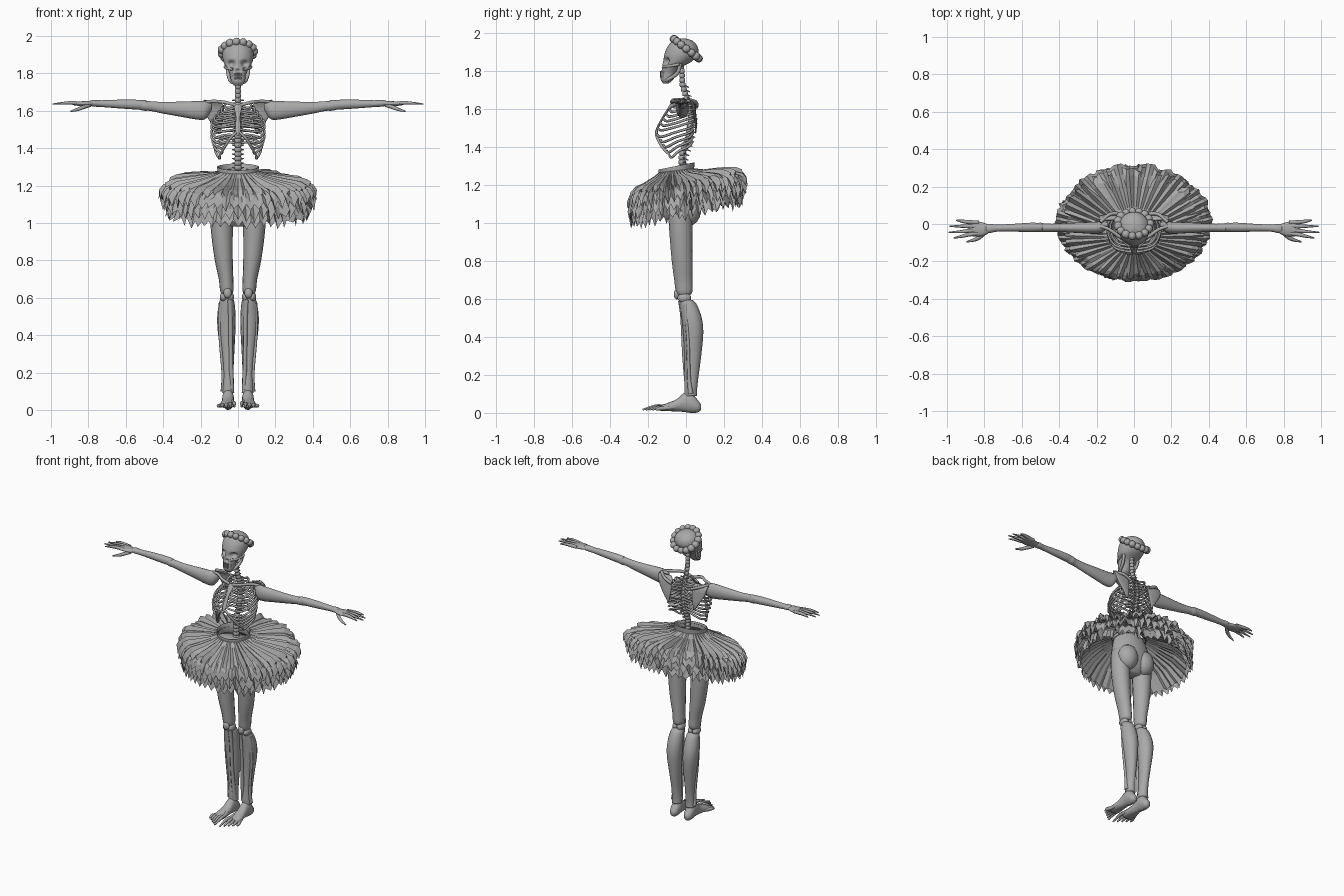
import bpy, bmesh, math, random
from mathutils import Vector

random.seed(4)
if "Cube" in bpy.data.objects:
    bpy.data.objects.remove(bpy.data.objects["Cube"])

grey = bpy.data.materials.new("plain grey")
grey.use_nodes = True
colour = (0.4, 0.4, 0.4, 1)
grey.diffuse_color = colour
grey.node_tree.nodes["Principled BSDF"].inputs["Base Color"].default_value = colour


def finish(name, bm, smooth=True, mirror=False):
    bmesh.ops.recalc_face_normals(bm, faces=bm.faces)
    mesh = bpy.data.meshes.new(name)
    bm.to_mesh(mesh)
    bm.free()
    obj = bpy.data.objects.new(name, mesh)
    bpy.context.collection.objects.link(obj)
    mesh.materials.append(grey)
    for p in mesh.polygons:
        p.use_smooth = smooth
    if mirror:
        obj.modifiers.new("Mirror", "MIRROR")
    return obj


def spline(rows, sub):
    """Smoothly resample a list of tuples."""
    out = []
    for i in range(len(rows) - 1):
        a, b, c, d = rows[max(i - 1, 0)], rows[i], rows[i + 1], rows[min(i + 2, len(rows) - 1)]
        for k in range(sub):
            t = k / sub
            out.append([0.5 * (2 * q + (r - p) * t + (2 * p - 5 * q + 4 * r - s) * t * t
                               + (3 * q - p - 3 * r + s) * t ** 3) for p, q, r, s in zip(a, b, c, d)])
    return out + [list(rows[-1])]


def loft(bm, rows, axis="z", sides=16, sub=4, caps=True):
    """Rows: position along axis, two centre values, two radii."""
    rings = []
    for pos, c1, c2, r1, r2 in spline(rows, sub):
        ring = []
        for k in range(sides):
            a = math.tau * k / sides
            u, v = c1 + r1 * math.cos(a), c2 + r2 * math.sin(a)
            co = {"x": (pos, u, v), "y": (u, pos, v), "z": (u, v, pos)}[axis]
            ring.append(bm.verts.new(co))
        rings.append(ring)
    for lo, hi in zip(rings, rings[1:]):
        for k in range(sides):
            j = (k + 1) % sides
            bm.faces.new((lo[k], lo[j], hi[j], hi[k]))
    if caps:
        bm.faces.new(rings[0])
        bm.faces.new(rings[-1])


def part(name, rows, axis="z", mirror=True, **kw):
    bm = bmesh.new()
    loft(bm, rows, axis, **kw)
    return finish(name, bm, mirror=mirror)


def rods(name, paths, radius, mirror=True):
    """Round rods along smooth paths; a point may carry its own thickness factor."""
    cu = bpy.data.curves.new(name, "CURVE")
    cu.dimensions = "3D"
    cu.bevel_depth, cu.bevel_resolution, cu.use_fill_caps = radius, 1, True
    for path in paths:
        for side in ((1, -1) if mirror else (1,)):
            pts = spline([p if len(p) == 4 else (*p, 1) for p in path], 4)
            sp = cu.splines.new("POLY")
            sp.points.add(len(pts) - 1)
            for q, p in zip(sp.points, pts):
                q.co, q.radius = (p[0] * side, p[1], p[2], 1), p[3]
            sp.use_smooth = True
    cu.materials.append(grey)
    obj = bpy.data.objects.new(name, cu)
    bpy.context.collection.objects.link(obj)
    bpy.ops.object.select_all(action="DESELECT")
    bpy.context.view_layer.objects.active = obj
    obj.select_set(True)
    bpy.ops.object.convert(target="MESH")


def balls(name, items, mirror=True):
    bm = bmesh.new()
    for centre, radii in items:
        new = bmesh.ops.create_uvsphere(bm, u_segments=14, v_segments=9, radius=1)["verts"]
        for v in new:
            v.co = Vector(c + r * q for c, r, q in zip(centre, radii, v.co))
    return finish(name, bm, mirror=mirror)


# Skull with sunken eye sockets and nose
skull = part("skull", [(1.735, 0, -.105, .022, .015), (1.755, 0, -.1, .036, .033), (1.79, 0, -.09, .042, .042),
                       (1.82, 0, -.075, .055, .052), (1.85, 0, -.045, .073, .075), (1.89, 0, -.025, .083, .088),
                       (1.93, 0, -.018, .077, .078), (1.96, 0, -.018, .05, .05), (1.972, 0, -.018, .01, .01)],
             mirror=False, sides=40, sub=5)
for v in skull.data.vertices:
    for x, z, size, depth in ((.034, 1.85, .023, .035), (-.034, 1.85, .023, .035), (0, 1.812, .015, .02)):
        d = math.hypot(v.co.x - x, v.co.z - z) / size
        if v.co.y < -.05 and d < 1:
            v.co.y += depth * (1 - d * d)
rods("cheekbone", [[(.025, -.12, 1.822), (.058, -.085, 1.826), (.07, -.035, 1.835)]], .008)
rods("jaw_bone", [[(.0, -.122, 1.75), (.035, -.095, 1.755), (.052, -.045, 1.79), (.058, -.03, 1.84)]], .01)
rods("teeth", [[(.006 + .011 * k, -.133 + .004 * k * k, z + .008), (.006 + .011 * k, -.133 + .004 * k * k, z - .008)]
               for k in range(3) for z in (1.775, 1.793)], .005)

# Lumpy wreath tilted round the back of the head
bm = bmesh.new()
tilt = math.radians(38)
for k in range(15):
    a = math.tau * k / 15
    x, y = .086 * math.cos(a), .084 * math.sin(a)
    new = bmesh.ops.create_icosphere(bm, subdivisions=2, radius=random.uniform(.021, .026))["verts"]
    for v in new:
        v.co += Vector((x, .002 + y * math.cos(tilt), 1.917 - y * math.sin(tilt)))
finish("wreath", bm)


# Spine of stacked vertebrae
def spine_y(z):
    keys = [(1.1, -.02), (1.36, -.02), (1.45, .012), (1.55, .03), (1.63, .012), (1.72, -.018), (1.87, -.025)]
    for (z0, y0), (z1, y1) in zip(keys, keys[1:]):
        if z <= z1:
            return y0 + (y1 - y0) * (z - z0) / (z1 - z0)
    return keys[-1][1]


bm = bmesh.new()
levels = [1.2 + .024 * k for k in range(27)]
for z in levels:
    r = .021 - .007 * (z - 1.2) / .65
    y = spine_y(z)
    loft(bm, [(z - .012, 0, y, r * .75, r * .75), (z - .008, 0, y, r, r), (z + .008, 0, y, r, r),
              (z + .012, 0, y, r * .75, r * .75)], sides=10, sub=1)
finish("spine", bm)
rods("spine_processes", [[(0, spine_y(z), z), (0, spine_y(z) + .034, z - .014, .5)] for z in levels[3:23]], .006, False)
rods("side_processes", [[(0, spine_y(z), z), (.03, spine_y(z) + .012, z, .6)] for z in levels[4:20]], .006)

# Rib cage
ribs = []
for i in range(11):
    back = 1.638 - .021 * i
    w = min(.138, .068 + .018 * i) - .006 * max(0, i - 7)
    if i < 6:
        end = (.012, -.07 - .016 * i, 1.62 - .024 * i)
    else:
        k = i - 6
        end = (.035 + .016 * k, -.152 + .016 * k, 1.465 - .027 * k)
    mid = (back + end[2]) / 2 - .005
    ribs.append([(.012, spine_y(back) + .008, back), (w * .55, .052 - .002 * i, back),
                 (w * .97, .015, mid + .015), (w * 1.0, end[1] * .4, mid - .008),
                 (max(w * .72, end[0]), end[1] * .86, end[2] - .012), end])
rods("ribs", ribs, .0068)
rods("costal_arch", [[(.008, -.155, 1.485), (.04, -.153, 1.455), (.075, -.125, 1.4), (.1, -.085, 1.355, .6)]], .008)
part("breastbone", [(1.465, 0, -.156, .006, .005), (1.5, 0, -.15, .014, .007), (1.57, 0, -.112, .012, .007),
                    (1.62, 0, -.076, .022, .009), (1.635, 0, -.07, .018, .007)], mirror=False)

# Shoulder girdle
rods("collar_bone", [[(.015, -.072, 1.63), (.07, -.07, 1.645), (.13, -.03, 1.65), (.18, -.012, 1.645)]], .01)
part("shoulder_blade", [(1.475, .1, .05, .006, .004), (1.52, .11, .052, .025, .006), (1.58, .125, .045, .048, .008),
                        (1.62, .13, .038, .055, .009), (1.645, .14, .025, .05, .008)])
rods("blade_ridge", [[(.075, .055, 1.61), (.13, .052, 1.635), (.18, .01, 1.65)]], .01)

# Arms
part("upper_arm", [(.14, -.005, 1.625, .014, .02), (.17, -.015, 1.605, .03, .046), (.21, -.02, 1.602, .032, .05),
                   (.3, -.02, 1.608, .028, .041), (.4, -.02, 1.616, .022, .031), (.47, -.02, 1.625, .022, .026),
                   (.5, -.018, 1.627, .025, .027), (.53, -.018, 1.63, .021, .024)], "x")
part("forearm", [(.49, -.018, 1.63, .022, .026), (.55, -.018, 1.633, .025, .026), (.64, -.02, 1.636, .021, .023),
                 (.73, -.022, 1.638, .019, .018), (.77, -.024, 1.64, .024, .018), (.79, -.026, 1.64, .02, .014)], "x")
part("palm", [(.77, -.026, 1.64, .02, .013), (.81, -.028, 1.638, .036, .014), (.86, -.024, 1.638, .042, .011),
              (.885, -.024, 1.638, .036, .007)], "x")
fingers = []
for y, tip_y, tip_x in ((-.056, -.075, .965), (-.036, -.045, .992), (-.012, -.012, .985), (.01, .02, .95)):
    fingers.append([(.83, y * .9, 1.64), (.88, y, 1.642, 1.15), (.92, (y + tip_y) / 2, 1.642, .9), (tip_x, tip_y, 1.636, .35)])
fingers.append([(.79, -.04, 1.63), (.825, -.07, 1.62, 1.2), (.855, -.085, 1.608, 1), (.895, -.095, 1.597, .4)])
rods("fingers", fingers, .0095)

# Hips
part("hips", [(1.25, 0, -.05, .1, .08), (1.18, 0, -.04, .125, .09), (1.09, 0, -.03, .14, .09),
              (1.02, 0, -.025, .125, .07), (.98, 0, -.025, .06, .04)], mirror=False, sides=24)
balls("buttock", [((.065, .015, 1.07), (.07, .065, .085))])

# Legs
part("thigh", [(1.12, .08, -.03, .06, .07), (1.03, .086, -.03, .062, .063), (.93, .085, -.026, .057, .06),
               (.8, .076, -.02, .048, .055), (.7, .064, -.014, .039, .048), (.64, .06, -.01, .036, .044),
               (.62, .06, -.01, .028, .032)])
balls("knee", [((.056, -.048, .625), (.022, .016, .028)), ((.042, -.008, .605), (.022, .036, .027)),
               ((.076, -.008, .605), (.022, .036, .027))])
part("calf", [(.595, .06, .0, .034, .034), (.57, .06, .012, .042, .045), (.5, .062, .03, .049, .053),
              (.42, .061, .038, .047, .053), (.3, .056, .036, .036, .044), (.2, .053, .03, .029, .037),
              (.13, .052, .025, .031, .034), (.09, .052, .025, .032, .034)])
rods("shin_bone", [[(.045, -.025, .59, 1.4), (.04, -.018, .5), (.038, -.008, .3), (.034, .01, .11, 1.2)],
                   [(.09, -.002, .57, 1.2), (.096, .01, .4, .8), (.08, .015, .2, .8), (.08, .025, .1, 1.2)]], .012)

# Feet
part("foot", [(.078, .053, .03, .014, .016), (.06, .053, .036, .027, .034), (.025, .053, .055, .032, .055),
              (-.01, .053, .055, .031, .05), (-.05, .054, .04, .034, .032), (-.1, .056, .03, .04, .021),
              (-.135, .057, .024, .038, .014)], "y")
toes = []
for k in range(5):
    x = .024 + .017 * k
    tip = x + .004 * (k - 1)
    toes.append([(x * .5 + .027, -.04, .055 - .005 * k), (x, -.11, .036 - .003 * k, 1.1),
                 (tip, -.16 + .005 * k, .035 - .003 * k, 1), (tip, -.228 + .017 * k, .017, .5)])
rods("toes", toes, .0105)


# Tutu: sheets spread from waist (t = 0) to rim (t = 1), sloping up to the back
def ballet(t, angle, z):
    x = (.1 + .31 * t) * math.cos(angle)
    y = -.05 + .055 * t + (.085 + .225 * t) * math.sin(angle)
    return (x, y, z + .2 * y * min(1, t + .5))


def sheet(name, profile, folds, height, jitter=0.0, smooth=False):
    """Pleated ring: profile of (t, z), fold height grows towards the hem."""
    n = folds * 2
    swing = [(1 if k % 2 else -1) * random.uniform(.5, 1.2) for k in range(n)]
    reach = [random.uniform(-jitter, jitter) for k in range(n)]
    bm = bmesh.new()
    rings = []
    for j, (t, z) in enumerate(profile):
        f = j / (len(profile) - 1)
        rings.append([bm.verts.new(ballet(t + reach[k] * f, math.tau * (k + .35 * reach[k] * f) / n,
                                          z + swing[k] * height * f + reach[k] * f * .25)) for k in range(n)])
    for a, b in zip(rings, rings[1:]):
        for k in range(n):
            j = (k + 1) % n
            bm.faces.new((a[k], a[j], b[j], b[k]))
    return finish(name, bm, smooth)


sheet("skirt_top", [(0, 1.285), (.2, 1.262), (.5, 1.243), (.78, 1.222), (.9, 1.195)], 44, .018, .05)
sheet("ruffle_upper", [(.6, 1.225), (.82, 1.21), (.95, 1.185), (1.01, 1.145)], 58, .024, .04)
sheet("ruffle_middle", [(.55, 1.2), (.78, 1.18), (.92, 1.145), (.98, 1.095)], 56, .024, .05)
sheet("ruffle_lower", [(.45, 1.18), (.68, 1.15), (.84, 1.105), (.91, 1.045)], 52, .022, .05)
sheet("skirt_lining", [(.05, 1.25), (.3, 1.2), (.6, 1.14), (.85, 1.06)], 40, .008, .02)

# Open waistband
part("waistband", [(1.23, 0, -.05, .108, .092), (1.265, 0, -.05, .103, .087), (1.3, 0, -.05, .106, .09)],
     mirror=False, sides=32, caps=False)
waist = bpy.data.objects["waistband"]
for v in waist.data.vertices:
    v.co.z += .2 * (v.co.y + .05)
waist.modifiers.new("Thickness", "SOLIDIFY").thickness = .006
